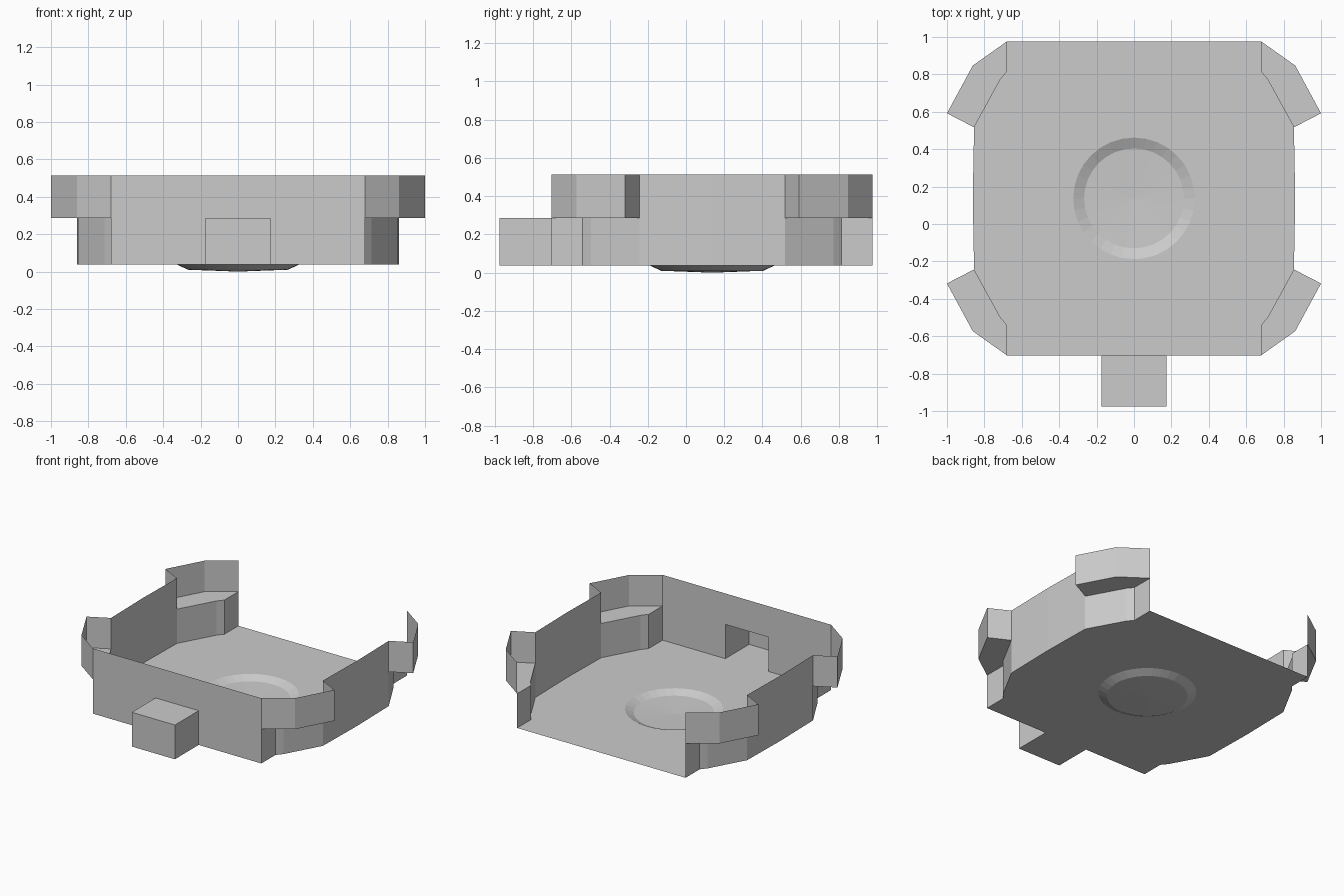
import bpy, bmesh, math

if "Cube" in bpy.data.objects:
    bpy.data.objects.remove(bpy.data.objects["Cube"])

YC = 0.137                            # centre of the tray in y
Z0, Z1, Z2 = 0.037, 0.287, 0.513      # floor, ledge, rim heights
HALF = 0.839                          # half depth of the tray
LOWER = [(0.68, HALF), (0.68, 0.677), (0.715, 0.635), (0.855, 0.38)]
UPPER = [(0.68, HALF), (0.862, 0.71), (1.0, 0.455), (0.855, 0.38)]
SIDE = [(0.855, 0.38), (0.862, 0.0)]


def make(name, faces, mirror=(False, False)):
    """Build a sheet object from lists of face points, centred on the tray."""
    bm = bmesh.new()
    for f in faces:
        bm.faces.new([bm.verts.new(p) for p in f])
    bmesh.ops.remove_doubles(bm, verts=bm.verts, dist=1e-4)
    return finish(name, bm, mirror)


def finish(name, bm, mirror=(False, False)):
    mesh = bpy.data.meshes.new(name)
    bm.to_mesh(mesh)
    bm.free()
    ob = bpy.data.objects.new(name, mesh)
    ob.location = (0, YC, 0)
    bpy.context.collection.objects.link(ob)
    if any(mirror):
        m = ob.modifiers.new("mirror", 'MIRROR')
        m.use_axis = (mirror[0], mirror[1], False)
    return ob


def strip(path, lo, hi):
    """Vertical wall faces along a path."""
    return [[(*a, lo), (*a, hi), (*b, hi), (*b, lo)] for a, b in zip(path, path[1:])]


def ring(bm, r, z, n=32):
    return [bm.verts.new((r * math.cos(2 * math.pi * i / n),
                          r * math.sin(2 * math.pi * i / n), z)) for i in range(n)]


def loop_edges(bm, vs):
    return [bm.edges.new((vs[i - 1], vs[i])) for i in range(len(vs))]


# Side walls, stepped corners and their ledges (one quarter, mirrored)
make("side_wall", strip(SIDE, Z0, Z2), (True, True))
make("corner_lower_wall", strip(LOWER, Z0, Z1), (True, True))
make("corner_upper_wall", strip(UPPER, Z1, Z2), (True, True))
make("corner_ledge", [[(*p, Z1) for p in UPPER + LOWER[-2:0:-1]]], (True, True))

# Flat floor with a round hole
bm = bmesh.new()
quarter = LOWER + SIDE[1:]
half = quarter + [(x, -y) for x, y in quarter[-2::-1]]
outline = half + [(-x, y) for x, y in reversed(half)]
edges = loop_edges(bm, [bm.verts.new((x, y, Z0)) for x, y in outline])
edges += loop_edges(bm, ring(bm, 0.325, Z0))
bmesh.ops.triangle_fill(bm, edges=edges, use_beauty=True, normal=(0, 0, -1))
finish("floor", bm)

# Shallow dish pressed into the floor
bm = bmesh.new()
outer, inner = ring(bm, 0.325, Z0), ring(bm, 0.267, 0.01)
tip = bm.verts.new((0, 0, 0))
for i in range(len(outer)):
    bm.faces.new((outer[i - 1], inner[i - 1], inner[i], outer[i]))
    bm.faces.new((inner[i - 1], tip, inner[i]))
bmesh.ops.reverse_faces(bm, faces=bm.faces)
bmesh.ops.recalc_face_normals(bm, faces=bm.faces)
finish("floor_dish", bm)

# Front wall with an opening for the tab (the back stays open)
W, F, T = 0.174, -HALF, -0.976 - YC
make("front_wall", [
    [(0.68, F, Z0), (0.68, F, Z2), (0, F, Z2), (0, F, Z1), (W, F, Z1), (W, F, Z0)],
], (True, False))

# Hollow tab sticking out of the front
make("front_tab", [
    [(W, F, Z0), (W, F, Z1), (W, T, Z1), (W, T, Z0)],
    [(W, T, Z0), (W, T, Z1), (0, T, Z1), (0, T, Z0)],
    [(0, T, Z1), (W, T, Z1), (W, F, Z1), (0, F, Z1)],
    [(0, F, Z0), (W, F, Z0), (W, T, Z0), (0, T, Z0)],
], (True, False))
